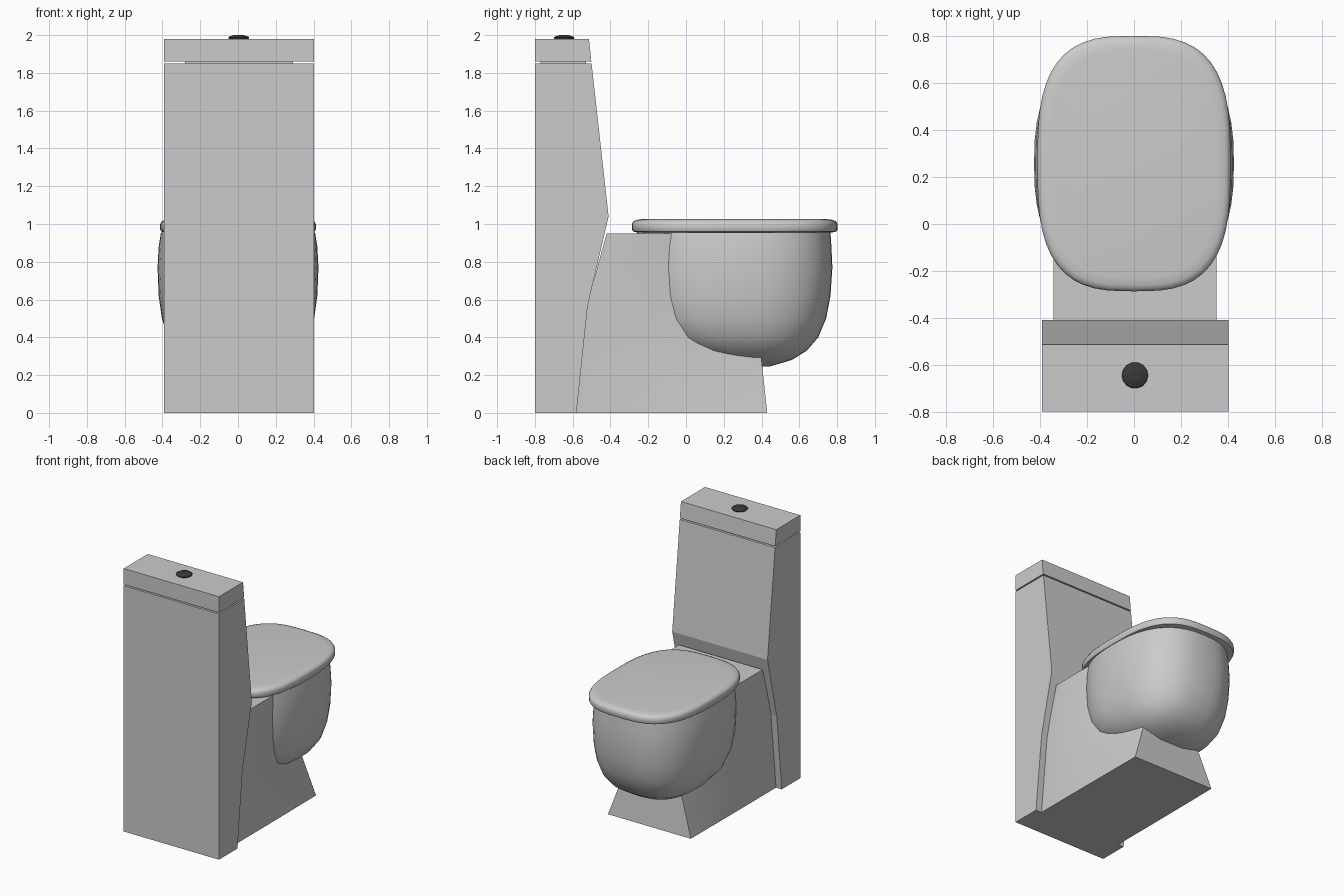
import bpy, bmesh, math

if "Cube" in bpy.data.objects:
    bpy.data.objects.remove(bpy.data.objects["Cube"])


def finish(name, bm, smooth=None):
    bmesh.ops.recalc_face_normals(bm, faces=bm.faces)
    me = bpy.data.meshes.new(name)
    bm.to_mesh(me)
    bm.free()
    ob = bpy.data.objects.new(name, me)
    bpy.context.collection.objects.link(ob)
    if smooth:
        bpy.ops.object.select_all(action='DESELECT')
        ob.select_set(True)
        bpy.context.view_layer.objects.active = ob
        bpy.ops.object.shade_smooth_by_angle(angle=math.radians(smooth))
    return ob


def loft(name, rings, smooth=None):
    """Skin a list of closed rings and cap both ends."""
    bm = bmesh.new()
    vs = [[bm.verts.new(p) for p in r] for r in rings]
    n = len(vs[0])
    for a, b in zip(vs, vs[1:]):
        for i in range(n):
            j = (i + 1) % n
            bm.faces.new((a[i], a[j], b[j], b[i]))
    bm.faces.new(vs[0])
    bm.faces.new(vs[-1])
    return finish(name, bm, smooth)


def slab(name, profile, x0, x1):
    """Extrude a (y, z) profile across x."""
    return loft(name, [[(x, y, z) for y, z in profile] for x in (x0, x1)])


def oval(z, a, y0, y1, power, n=48):
    """Squarish oval ring at height z, half width a, from y0 to y1."""
    ring = []
    for i in range(n):
        t = 2 * math.pi * i / n
        c, s = math.cos(t), math.sin(t)
        x = math.copysign(abs(c) ** (2 / power), c) * a
        y = math.copysign(abs(s) ** (2 / power), s) * (y1 - y0) / 2
        ring.append((x, y + (y0 + y1) / 2, z))
    return ring


# Tank body, recessed neck and lid
slab("tank", [(-0.8, 0), (-0.58, 0), (-0.52, 0.57), (-0.41, 1.04),
              (-0.5, 1.85), (-0.8, 1.85)], -0.392, 0.402)
slab("tank_neck", [(-0.77, 1.84), (-0.53, 1.84), (-0.53, 1.87), (-0.77, 1.87)],
     -0.28, 0.29)
slab("tank_lid", [(-0.8, 1.86), (-0.501, 1.86), (-0.514, 1.98), (-0.8, 1.98)],
     -0.392, 0.402)

# Flush button
button = loft("flush_button", [
    [(0.004 + r * math.cos(math.tau * i / 14), -0.645 + r * math.sin(math.tau * i / 14), z)
     for i in range(14)]
    for r, z in ((0.05, 1.975), (0.056, 1.987), (0.05, 1.992), (0.025, 2.0))])
dark = bpy.data.materials.new("dark_metal")
dark.diffuse_color = (0.04, 0.04, 0.04, 1)
dark.use_nodes = True
dark.node_tree.nodes["Principled BSDF"].inputs["Base Color"].default_value = dark.diffuse_color
button.data.materials.append(dark)

# Pedestal: columns from back to front as (half width, y) at rising heights
levels = [
    [(0.348, -0.58, 0), (0.348, -0.09, 0), (0.345, 0.43, 0)],
    [(0.348, -0.555, 0.28), (0.348, -0.09, 0.28), (0.25, 0.40, 0.28)],
    [(0.348, -0.525, 0.57), (0.348, -0.09, 0.57), (0.2, 0.37, 0.57)],
    [(0.348, -0.42, 0.95), (0.348, -0.09, 0.95), (0.2, 0.35, 0.95)],
]
loft("pedestal", [[(x + 0.004, y, z) for x, y, z in lv] +
                  [(-x + 0.004, y, z) for x, y, z in reversed(lv)]
                  for lv in levels], 28)

# Bowl: ovals shrinking to a rounded underside
bowl = [(0.245, 0.11, 0.22, 0.44), (0.28, 0.24, 0.08, 0.56),
        (0.33, 0.315, -0.03, 0.64), (0.40, 0.37, -0.15, 0.70),
        (0.50, 0.403, -0.22, 0.742), (0.62, 0.42, -0.25, 0.765),
        (0.77, 0.426, -0.26, 0.775), (0.88, 0.42, -0.26, 0.77),
        (0.955, 0.408, -0.26, 0.765)]
loft("bowl", [oval(z, a, y0, y1, 2.5) for z, a, y0, y1 in bowl], 40)

# Closed seat cover with a rounded rim
rim = [(0.955, 0.03), (0.96, 0.006), (0.972, 0), (1.0, 0),
       (1.014, 0.008), (1.022, 0.025), (1.026, 0.06)]
loft("seat_cover", [oval(z, 0.412 - d, -0.287 + d, 0.802 - d, 3)
                    for z, d in rim], 50)
